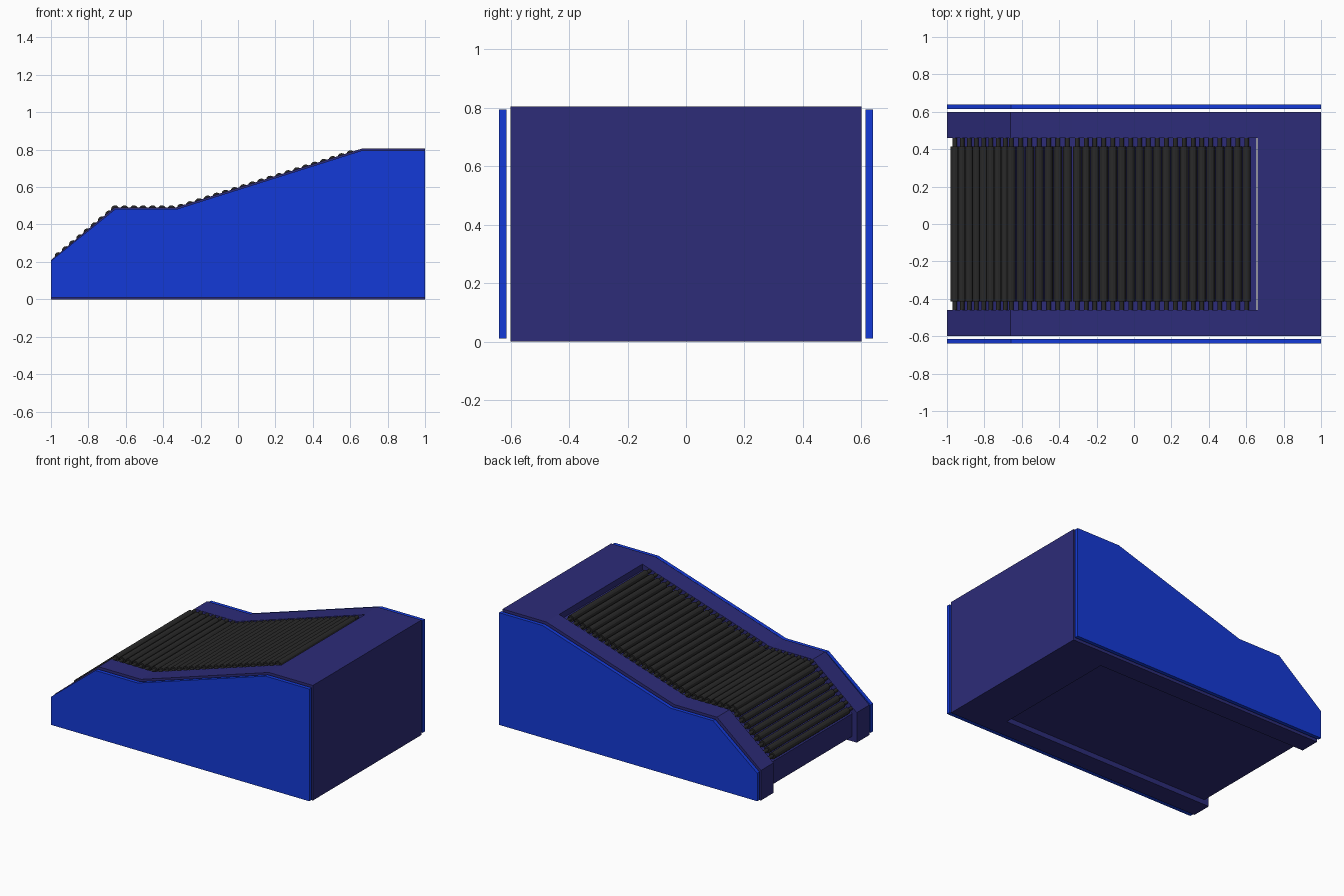
import bpy, bmesh, math
from mathutils import Vector, Matrix

if "Cube" in bpy.data.objects:
    bpy.data.objects.remove(bpy.data.objects["Cube"])

# Side outline (x, z), counter-clockwise
PROFILE = [(-1, 0), (1, 0), (1, 0.805), (0.66, 0.805), (-0.33, 0.492), (-0.66, 0.492), (-1, 0.21)]
SLOT_END, SLOT_HALF = 0.66, 0.46


def material(name, rgb):
    m = bpy.data.materials.new(name)
    m.diffuse_color = (*rgb, 1)
    m.use_nodes = True
    m.node_tree.nodes["Principled BSDF"].inputs["Base Color"].default_value = m.diffuse_color
    return m


navy = material("navy", (0.026, 0.025, 0.19))
blue = material("bright_blue", (0.007, 0.042, 0.68))
black = material("roller_black", (0.022, 0.022, 0.022))


def finish(name, bm, mat):
    bmesh.ops.recalc_face_normals(bm, faces=bm.faces)
    me = bpy.data.meshes.new(name)
    bm.to_mesh(me)
    bm.free()
    if mat:
        me.materials.append(mat)
    ob = bpy.data.objects.new(name, me)
    bpy.context.collection.objects.link(ob)
    return ob


def extrude(name, pts, y0, y1, mat):
    bm = bmesh.new()
    face = bm.faces.new([bm.verts.new((x, y0, z)) for x, z in pts])
    new = bmesh.ops.extrude_face_region(bm, geom=[face])["geom"]
    verts = [v for v in new if isinstance(v, bmesh.types.BMVert)]
    bmesh.ops.translate(bm, verts=verts, vec=(0, y1 - y0, 0))
    return finish(name, bm, mat)


def inset(pts, d):
    out = []
    for i, p in enumerate(pts):
        p, a, b = Vector(p), Vector(pts[i - 1]), Vector(pts[(i + 1) % len(pts)])
        u, v = (p - a).normalized(), (b - p).normalized()
        n1, n2 = Vector((-u.y, u.x)), Vector((-v.y, v.x))
        out.append(tuple(p + (n1 + n2) * d / (1 + n1.dot(n2))))
    return out


# Housing with an open slot down the ramp
housing = extrude("housing", PROFILE, -0.6, 0.6, navy)
cutter = extrude("slot_cutter", [(-1.2, -0.2), (SLOT_END, -0.2), (SLOT_END, 1), (-1.2, 1)],
                 -SLOT_HALF, SLOT_HALF, navy)
cutter.hide_render = True
cutter.hide_set(True)
cut = housing.modifiers.new("slot", "BOOLEAN")
cut.operation, cut.solver, cut.object = "DIFFERENCE", "EXACT", cutter

# Recessed bed under the rollers
bed_outline = [(-1, 0), (SLOT_END + 0.03, 0), (SLOT_END + 0.03, 0.8145)] + PROFILE[4:]
extrude("roller_bed", inset(bed_outline, 0.035), -SLOT_HALF, SLOT_HALF, navy)

# Side panels standing just off the housing
panel = inset(PROFILE, 0.01)
panel = [(math.copysign(1, x) if abs(x) > 0.95 else x, z) for x, z in panel]
for side, label in ((-1, "front"), (1, "back")):
    extrude(label + "_side_panel", panel, side * 0.614, side * 0.64, blue)

# Rollers with thin axles, evenly spaced along the track
track = [Vector(p) for p in reversed(PROFILE[3:])]
PITCH, SINK, RADIUS = 0.05, 0.012, 0.0225
rollers, axles = bmesh.new(), bmesh.new()
turn = Matrix.Rotation(math.pi / 2, 4, "X")


def rod(bm, centre, radius, length):
    bmesh.ops.create_cone(bm, cap_ends=True, segments=12, radius1=radius, radius2=radius,
                          depth=length, matrix=Matrix.Translation(centre) @ turn)


distance = 0.045
for a, b in zip(track, track[1:]):
    run = (b - a).length
    d = (b - a).normalized()
    while distance < run - (0.02 if b == track[-1] else 0):
        p = a + d * distance + Vector((d.y, -d.x)) * SINK
        rod(rollers, (p.x, 0, p.y), RADIUS, 0.83)
        rod(axles, (p.x, 0, p.y), 0.012, 0.92)
        distance += PITCH
    distance -= run
finish("rollers", rollers, black)
finish("roller_axles", axles, black)
